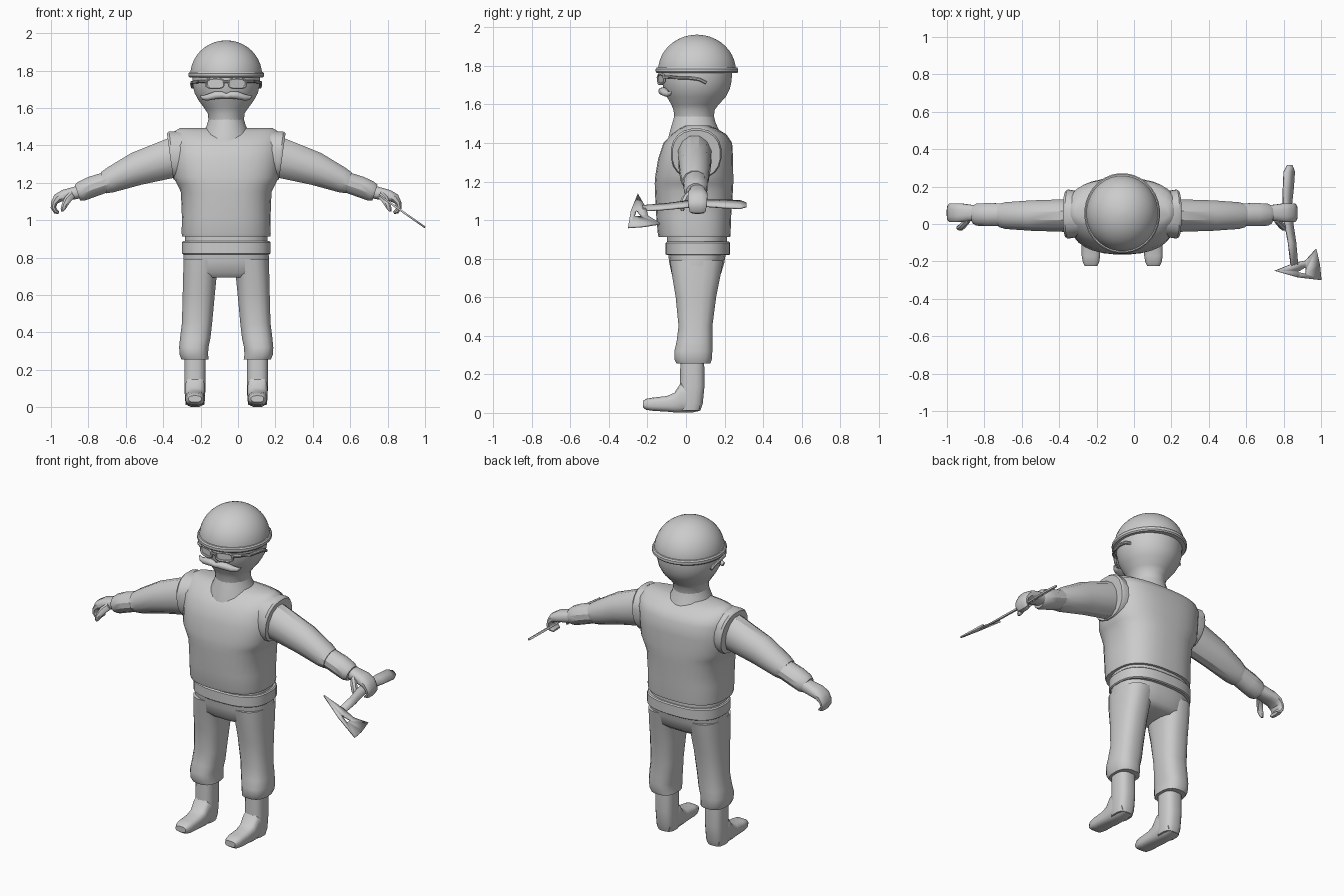
import bpy, bmesh, math
from mathutils import Vector as V

CX = -0.063          # the body's own centre line
grey = bpy.data.materials.new("plain_grey")
grey.diffuse_color = (0.6, 0.6, 0.6, 1)


def finish(name, bm, angle=40):
    bmesh.ops.recalc_face_normals(bm, faces=bm.faces)
    me = bpy.data.meshes.new(name)
    bm.to_mesh(me)
    bm.free()
    ob = bpy.data.objects.new(name, me)
    bpy.context.collection.objects.link(ob)
    me.materials.append(grey)
    bpy.ops.object.select_all(action='DESELECT')
    ob.select_set(True)
    bpy.context.view_layer.objects.active = ob
    bpy.ops.object.shade_smooth_by_angle(angle=math.radians(angle))
    return ob


def loft(name, rings, n=24, p=2.0, angle=40, closed=False):
    """Skin rings of (centre, half-axis U, half-axis W); p squares off the section."""
    bm = bmesh.new()
    loops = []
    for c, u, w in rings:
        ring = []
        for i in range(n):
            a = 2 * math.pi * (i + 0.5) / n
            ca, sa = math.cos(a), math.sin(a)
            ring.append(bm.verts.new(c + u * math.copysign(abs(ca) ** (2 / p), ca)
                                     + w * math.copysign(abs(sa) ** (2 / p), sa)))
        loops.append(ring)
    pairs = list(zip(loops, loops[1:]))
    if closed:
        pairs.append((loops[-1], loops[0]))
    for a, b in pairs:
        for i in range(n):
            j = (i + 1) % n
            bm.faces.new((a[i], a[j], b[j], b[i]))
    if not closed:
        bm.faces.new(loops[0])
        bm.faces.new(loops[-1])
    return finish(name, bm, angle)


def stack(name, rows, x=CX, **kw):
    """Upright loft: rows of (z, half width, front y, back y[, x shift])."""
    return loft(name, [(V((x + (r[4] if len(r) > 4 else 0), (r[2] + r[3]) / 2, r[0])),
                        V((r[1], 0, 0)), V((0, (r[3] - r[2]) / 2, 0))) for r in rows], **kw)


def limb(name, s, rows, y=0.045, **kw):
    """Sideways loft: rows of (x offset, z, half depth y, half height, tilt degrees[, y])."""
    rings = []
    for r in rows:
        t = math.radians(r[4])
        yy = r[5] if len(r) > 5 else y
        rings.append((V((CX + s * r[0], yy, r[1])), V((0, r[2], 0)),
                      V((s * math.sin(t), 0, math.cos(t))) * r[3]))
    return loft(name, rings, **kw)


def tube(name, pts, r, closed=False, n=8):
    rings = []
    k = len(pts)
    for i, p in enumerate(pts):
        a = pts[i - 1] if (closed or i) else p
        b = pts[(i + 1) % k] if (closed or i < k - 1) else p
        t = (b - a).normalized()
        ref = V((0, 1, 0)) if abs(t.y) < 0.8 else V((0, 0, 1))
        u = t.cross(ref).normalized()
        rings.append((p, u * r, t.cross(u) * r))
    return loft(name, rings, n=n, closed=closed)


# head and helmet
stack("head", [(1.52, .095, -.06, .145), (1.57, .098, -.065, .148), (1.60, .118, -.077, .17),
               (1.64, .148, -.1, .208), (1.68, .17, -.117, .228), (1.72, .179, -.125, .237),
               (1.76, .182, -.128, .24), (1.80, .18, -.126, .238)], n=32)
dome = []
for i in range(11):
    a = math.radians(i * 8.8)
    h = math.cos(a)
    dome.append((1.775 + .187 * math.sin(a), .193 * h, .057 - .203 * h, .057 + .203 * h))
stack("helmet_dome", dome, n=32)
stack("helmet_rim", [(z, r, .057 - r - .012, .057 + r + .012) for z, r in
                     ((1.763, .185), (1.763, .197), (1.77, .203), (1.785, .203), (1.792, .197),
                      (1.794, .185))], n=32, angle=30)


# spectacles wrapped around the face
def face_y(x):
    return .057 - .2 * math.sqrt(max(0, 1 - (x / .2) ** 2))


def lens_outline(s, k=1.0):
    pts = []
    for i in range(20):
        a = 2 * math.pi * i / 20
        c, d = math.cos(a), math.sin(a)
        x = .06 + k * .046 * math.copysign(abs(c) ** .6, c)
        pts.append(V((CX + s * x, face_y(x), 1.732 + k * .025 * math.copysign(abs(d) ** .6, d))))
    return pts


for s, side in ((-1, "left"), (1, "right")):
    tube(side + "_lens_frame", lens_outline(s), .007, closed=True, n=6)
    bm = bmesh.new()
    bm.faces.new([bm.verts.new(p) for p in lens_outline(s)])
    finish(side + "_lens", bm)
    tube(side + "_temple", [V((CX + s * x, y, z)) for x, y, z in
                            ((.1, -.115, 1.742), (.14, -.085, 1.742), (.17, -.04, 1.738),
                             (.183, .02, 1.737), (.184, .07, 1.73), (.18, .105, 1.712))], .009)
tube("nose_bridge", [V((CX + x, -.146, 1.74)) for x in (-.018, 0, .018)], .007)

# moustache
stache = []
for x, z, h in ((-.138, 1.665, .006), (-.125, 1.655, .012), (-.1, 1.657, .017), (-.06, 1.668, .021),
                (-.025, 1.67, .019), (0, 1.664, .014), (.025, 1.67, .019), (.06, 1.668, .021),
                (.1, 1.657, .017), (.125, 1.655, .012), (.138, 1.665, .006)):
    stache.append((V((CX + x, -.125 + 2.3 * x * x, z)), V((0, h * 1.1, 0)), V((0, 0, h))))
loft("moustache", stache, n=10)

# collar, vest, shirt hem and belt
stack("collar", [(1.34, .155, -.11, .21), (1.40, .147, -.1, .195), (1.46, .127, -.085, .175),
                 (1.51, .104, -.07, .153), (1.545, .094, -.06, .144)])
stack("vest", [(.912, .236, -.142, .23), (.93, .239, -.147, .232), (1.02, .238, -.155, .235),
               (1.15, .243, -.162, .244), (1.19, .262, -.163, .246), (1.23, .284, -.16, .246),
               (1.32, .292, -.145, .245), (1.40, .297, -.118, .24), (1.445, .294, -.075, .21),
               (1.475, .278, -.035, .16), (1.492, .25, .0, .12)], n=32, p=2.6)
stack("shirt_hem", [(.87, .222, -.1, .215), (.95, .222, -.1, .215)], p=2.5)
stack("belt", [(.818, .231, -.1, .224), (.823, .237, -.106, .23), (.882, .237, -.106, .23),
               (.888, .231, -.1, .224)], n=32, p=2.6, angle=30)

# trousers seat
stack("trouser_seat", [(.84, .228, -.095, .21), (.78, .23, -.088, .2), (.72, .228, -.075, .182),
                       (.695, .19, -.05, .15)], p=2.6)

for s, side in ((-1, "left"), (1, "right")):
    # trouser leg, gathered at the bottom
    stack(side + "_trouser_leg",
          [(z, (b - a) / 2, f, k, s * (a + b) / 2) for z, a, b, f, k in
           ((.79, .03, .228, -.085, .195), (.70, .05, .232, -.072, .178), (.60, .06, .234, -.055, .158),
            (.45, .074, .238, -.04, .138), (.37, .083, .248, -.05, .138), (.32, .094, .253, -.062, .138),
            (.28, .096, .25, -.062, .136), (.255, .092, .24, -.05, .127))], n=16, p=2.6)
    # boot shaft and foot
    stack(side + "_boot_shaft", [(.28, .057, -.03, .095, s * .167), (.14, .057, -.032, .097, s * .167),
                                 (.05, .055, -.035, .088, s * .167), (.012, .05, -.035, .075, s * .167)],
          n=16, p=2.8)
    loft(side + "_boot_foot",
         [(V((CX + s * .167, y, (lo + hi) / 2)), V((w, 0, 0)), V((0, 0, (hi - lo) / 2)))
          for y, w, lo, hi in ((.07, .045, .01, .1), (.03, .053, .0, .15), (-.025, .055, .0, .16),
                               (-.06, .053, .002, .105), (-.1, .05, .006, .088), (-.17, .05, .01, .08),
                               (-.205, .044, .015, .074), (-.224, .034, .028, .062))], n=16, p=3)
    # armhole trim, sleeve and cuff
    limb(side + "_armhole", s, [(.22, 1.35, .12, .13, 8), (.288, 1.345, .132, .132, 8),
                                (.3, 1.342, .125, .125, 8)], y=.053, n=20, p=2.3)
    limb(side + "_sleeve", s, [(.22, 1.36, .09, .11, 14), (.30, 1.33, .09, .109, 16),
                               (.48, 1.275, .084, .092, 18), (.62, 1.215, .074, .07, 16),
                               (.655, 1.2, .064, .06, 16)], n=12, angle=30)
    limb(side + "_cuff", s, [(.63, 1.208, .062, .056, 18), (.72, 1.178, .064, .058, 18),
                             (.775, 1.155, .061, .055, 18), (.795, 1.147, .05, .046, 18)],
         y=.05, n=12, angle=30)
    # curled hand and thumb
    limb(side + "_hand", s, [(.77, 1.155, .04, .036, 15), (.82, 1.143, .045, .034, 18),
                             (.865, 1.133, .052, .032, 25), (.9, 1.118, .052, .027, 45),
                             (.92, 1.092, .05, .018, 80), (.924, 1.068, .047, .015, 100),
                             (.912, 1.047, .043, .013, 140), (.895, 1.04, .034, .008, 160)],
         y=.06, n=12, p=2.6)
    limb(side + "_thumb", s, [(.82, 1.14, .025, .022, 30, .03), (.845, 1.115, .022, .022, 50, .0),
                              (.862, 1.085, .018, .018, 70, -.018), (.872, 1.06, .014, .014, 85, -.02),
                              (.877, 1.047, .007, .007, 90, -.018)], n=8)


# hand axe: flat tilted plate held in the right hand
def axe_vert(bm, x, y):
    return bm.verts.new((x, y, 1.095 - (x - .81) * .7))


def plate(name, left, right, ring=False):
    bm = bmesh.new()
    a = [axe_vert(bm, *p) for p in left]
    b = [axe_vert(bm, *p) for p in right]
    for i in range(len(a) if ring else len(a) - 1):
        j = (i + 1) % len(a)
        bm.faces.new((a[i], a[j], b[j], b[i]))
    ob = finish(name, bm, 20)
    m = ob.modifiers.new("thickness", 'SOLIDIFY')
    m.thickness, m.offset = .01, 0


grip = ((.833, .315, .012), (.83, .28, .028), (.825, .19, .027), (.82, .1, .022),
        (.828, 0, .022), (.845, -.1, .02), (.858, -.225, .018))
plate("axe_handle", [(x - w, y) for x, y, w in grip], [(x + w, y) for x, y, w in grip])
plate("axe_blade",
      [(.754, -.25), (.86, -.207), (.918, -.196), (.973, -.135), (.992, -.22), (1.0, -.3), (.88, -.286)],
      [(.872, -.257), (.89, -.247), (.908, -.236), (.92, -.23), (.92, -.248), (.92, -.267), (.896, -.262)],
      ring=True)
